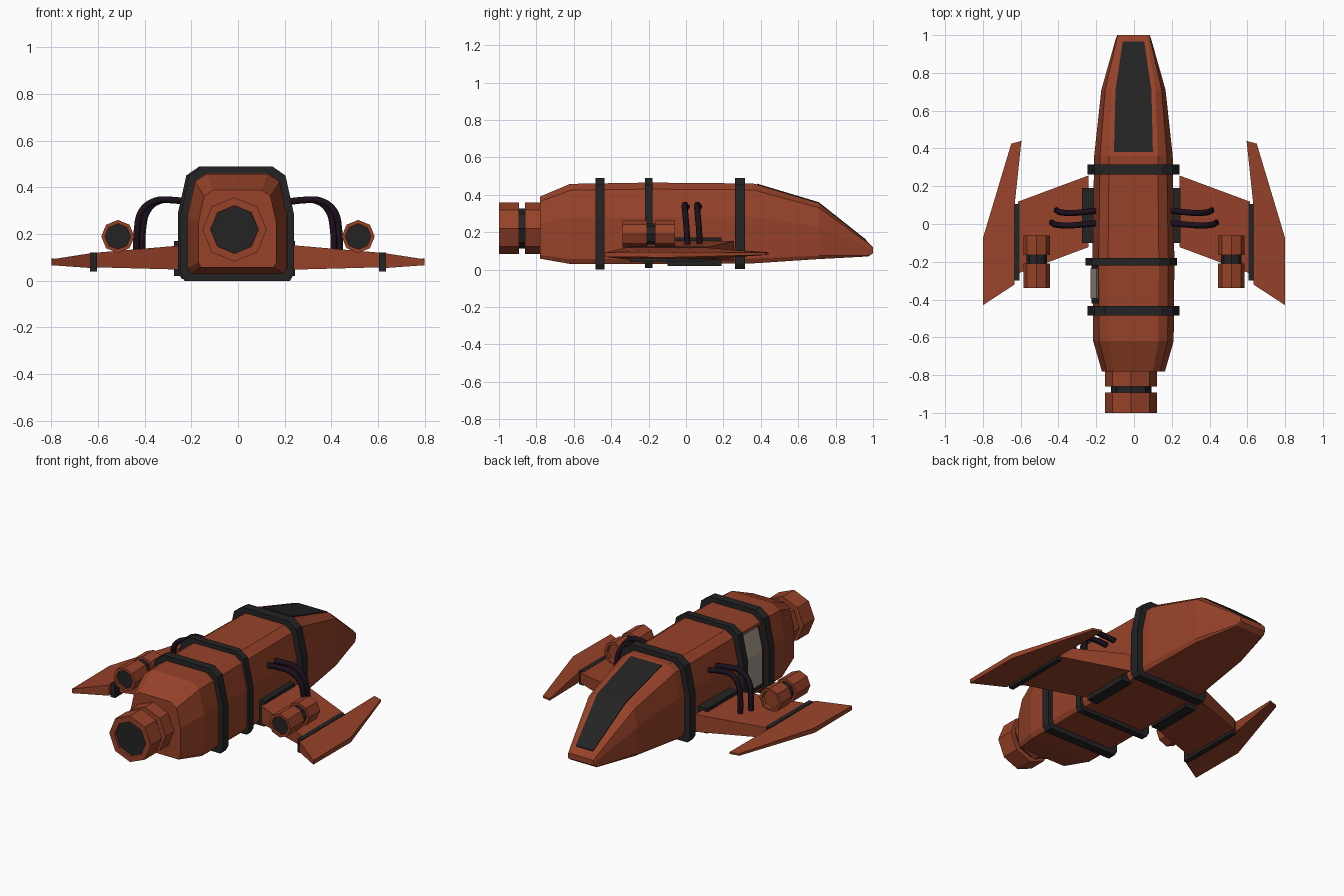
import bpy, bmesh, math

if "Cube" in bpy.data.objects:
    bpy.data.objects.remove(bpy.data.objects["Cube"])


def material(name, color):
    m = bpy.data.materials.new(name)
    m.diffuse_color = (*color, 1)
    m.use_nodes = True
    m.node_tree.nodes["Principled BSDF"].inputs["Base Color"].default_value = m.diffuse_color
    return m


RED = material("rust_red", (0.31, 0.055, 0.022))
DARK = material("dark_trim", (0.017, 0.017, 0.017))
CABLE = material("cable_black", (0.011, 0.005, 0.011))
TAN = material("door_tan", (0.36, 0.31, 0.24))


def loft(name, rings, mat):
    """Skin a list of equal-length point rings and cap both ends."""
    bm = bmesh.new()
    vs = [[bm.verts.new(p) for p in ring] for ring in rings]
    n = len(rings[0])
    for a, b in zip(vs, vs[1:]):
        for i in range(n):
            j = (i + 1) % n
            bm.faces.new((a[i], a[j], b[j], b[i]))
    bm.faces.new(vs[0])
    bm.faces.new(vs[-1])
    bmesh.ops.recalc_face_normals(bm, faces=bm.faces)
    me = bpy.data.meshes.new(name)
    bm.to_mesh(me)
    bm.free()
    me.materials.append(mat)
    ob = bpy.data.objects.new(name, me)
    bpy.context.collection.objects.link(ob)
    return ob


def section(y, half, bot, top, flat=0.62, cx=-0.003):
    """Ten-sided hull cross-section; flat = share of width that is roof."""
    h = top - bot
    right = [(flat, 1.0), ((flat + 1) / 2 + 0.04, 0.92), (1.0, 0.58),
             (1.0, 0.06), (0.93, 0.0)]
    pts = right + [(-x, z) for x, z in reversed(right)]
    return [(cx + x * half, y, bot + z * h) for x, z in pts]


def box(name, x0, x1, y0, y1, z0, z1, mat):
    ring = lambda z: [(x0, y0, z), (x1, y0, z), (x1, y1, z), (x0, y1, z)]
    return loft(name, [ring(z0), ring(z1)], mat)


def octagons(name, cx, cz, steps, mat):
    """Lathe an eight-sided body along y from (y, radius) steps."""
    rings = [[(cx + r * math.sin(k * math.pi / 4), y,
               cz + r * math.cos(k * math.pi / 4)) for k in range(8)]
             for y, r in steps]
    return loft(name, rings, mat)


# Hull, tail to nose
loft("hull", [
    section(-0.78, 0.167, 0.058, 0.39),
    section(-0.62, 0.213, 0.03, 0.458),
    section(-0.20, 0.217, 0.03, 0.465),
    section(0.36, 0.208, 0.033, 0.46),
    section(0.71, 0.170, 0.056, 0.355, 0.68),
    section(0.975, 0.095, 0.07, 0.145, 0.80),
    section(1.0, 0.086, 0.088, 0.12, 0.85)], RED)

# Bands around the hull
for name, y, w, half, bot, top, cx in (
        ("rear_band", -0.46, 0.025, 0.243, 0.0, 0.49, -0.003),
        ("middle_band", -0.20, 0.02, 0.243, 0.008, 0.49, -0.015),
        ("front_band", 0.288, 0.027, 0.243, 0.003, 0.49, -0.003)):
    loft(name, [section(y - w, half, bot, top, cx=cx),
                section(y + w, half, bot, top, cx=cx)], DARK)

# Canopy glass following the nose slope
glass = [(0.38, 0.103, 0.454), (0.71, 0.095, 0.355), (0.965, 0.057, 0.153)]
loft("canopy", [[(s * w - 0.003, y, z + d) for s, d in
                 ((-1, -0.01), (1, -0.01), (1, 0.005), (-1, 0.005))]
                for y, w, z in glass], DARK)

# Side door on the left flank, with its dark frame
for name, y0, y1, z0, out, mat in (
        ("door_frame", -0.42, -0.22, 0.06, 0.004, DARK),
        ("door", -0.395, -0.235, 0.085, 0.009, TAN)):
    prof = [(-0.22, z0), (-0.22, 0.282), (-0.189, 0.415)]
    loft(name, [[(x - out, y0, z), (x - out, y1, z),
                 (x + 0.02, y1, z), (x + 0.02, y0, z)] for x, z in prof], mat)

# Engines: front drum, dark neck, rear drum with recessed nozzle


def engine(name, cx, cz, y, r, lip):
    front, neck_a, neck_b, rear = y
    octagons(name + "_front_drum", cx, cz, [
        (front - 0.015, r * 0.72), (front, r * 0.78), (front, r), (neck_a, r)], RED)
    octagons(name + "_neck", cx, cz, [
        (neck_a + 0.01, r * 0.78), (neck_b - 0.01, r * 0.78)], DARK)
    octagons(name + "_rear_drum", cx, cz, [
        (neck_b, r), (rear, r), (rear, lip), (rear + 0.02, lip)], RED)
    octagons(name + "_nozzle", cx, cz, [
        (rear + 0.022, lip * 0.99), (rear + 0.012, lip * 0.99)], DARK)


engine("main_engine", -0.015, 0.22, (-0.775, -0.86, -0.893, -1.0), 0.138, 0.103)

for s, side in ((-1, "left"), (1, "right")):
    # Wing root block on the hull flank
    xc = s * 0.226 - 0.015
    box(side + "_wing_root", xc - 0.034, xc + 0.034, -0.10, 0.19, 0.02, 0.17, DARK)

    # Inner wing, tapering outward
    loft(side + "_inner_wing", [
        [(s * x, yf, zb), (s * x, yf, zt), (s * x, yr, zt), (s * x, yr, zb)]
        for x, yf, yr, zb, zt in ((0.24, 0.257, -0.122, 0.048, 0.152),
                                  (0.615, 0.118, -0.262, 0.058, 0.12))], RED)

    # Dark joint between inner and outer wing
    box(side + "_wing_joint", s * 0.605, s * 0.634, -0.30, 0.105, 0.04, 0.122, DARK)

    # Swept outer wing
    blade = [(0.596, 0.44, 0.092, 0.08), (0.65, 0.425, 0.09, 0.078),
             (0.80, -0.075, 0.095, 0.065), (0.80, -0.43, 0.092, 0.067),
             (0.632, -0.32, 0.118, 0.055), (0.632, 0.10, 0.118, 0.055)]
    loft(side + "_outer_wing", [[(s * x, y, zt) for x, y, zt, zb in blade],
                                [(s * x, y, zb) for x, y, zt, zb in blade]], RED)

    # Wing engine pod
    engine(side + "_pod", s * 0.515, 0.19, (-0.06, -0.165, -0.208, -0.34), 0.071, 0.055)

    # Two bent cables from hull to wing
    for i, (dy, dx) in enumerate(((0.0, 0.012), (0.066, -0.012))):
        cu = bpy.data.curves.new(f"{side}_cable_{i + 1}", "CURVE")
        cu.dimensions = "3D"
        cu.bevel_depth = 0.016
        cu.bevel_resolution = 1
        cu.resolution_u = 5
        cu.use_fill_caps = True
        path = [(0.195, 0.005, 0.335), (0.27, -0.003, 0.345), (0.345, -0.008, 0.343),
                (0.40, -0.004, 0.30), (0.42, 0.003, 0.22), (0.423, 0.008, 0.125)]
        sp = cu.splines.new("BEZIER")
        sp.bezier_points.add(len(path) - 1)
        for bp, (x, y, z) in zip(sp.bezier_points, path):
            k = min(1, (x - 0.195) / 0.2)
            bp.co = (s * (x + dx * k), y + dy, z)
            bp.handle_left_type = bp.handle_right_type = "AUTO"
        cu.materials.append(CABLE)
        bpy.context.collection.objects.link(bpy.data.objects.new(cu.name, cu))
